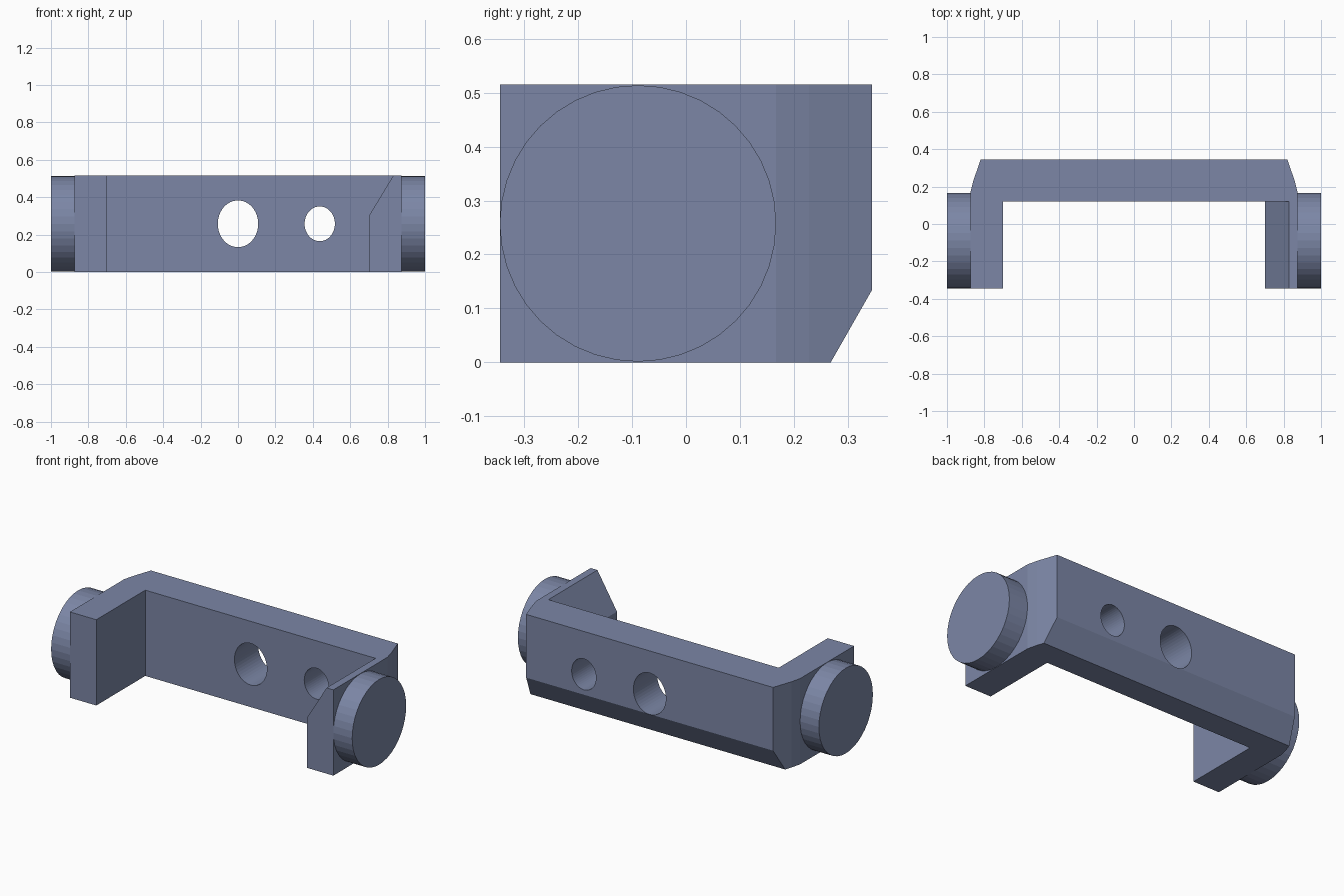
import bpy, bmesh, math
from mathutils import Vector, Matrix

cube = bpy.data.objects.get("Cube")
if cube:
    bpy.data.objects.remove(cube, do_unlink=True)

H = 0.515            # height
D = 0.345            # half depth
MID = H / 2

blue = bpy.data.materials.new("slate_blue")
blue.use_nodes = True
COLOUR = (0.20, 0.24, 0.38, 1)
blue.diffuse_color = COLOUR
blue.node_tree.nodes["Principled BSDF"].inputs["Base Color"].default_value = COLOUR


def finish(name, bm):
    bmesh.ops.recalc_face_normals(bm, faces=bm.faces)
    mesh = bpy.data.meshes.new(name)
    bm.to_mesh(mesh)
    bm.free()
    mesh.materials.append(blue)
    obj = bpy.data.objects.new(name, mesh)
    bpy.context.collection.objects.link(obj)
    return obj


def prism(name, points, depth):
    """Extrude a closed loop of 3D points along a vector."""
    bm = bmesh.new()
    face = bm.faces.new([bm.verts.new(p) for p in points])
    ext = bmesh.ops.extrude_face_region(bm, geom=[face], use_keep_orig=True)
    verts = [g for g in ext["geom"] if isinstance(g, bmesh.types.BMVert)]
    bmesh.ops.translate(bm, verts=verts, vec=Vector(depth))
    return finish(name, bm)


def ellipse(cx, rx, rz, y, n=48):
    steps = [2 * math.pi * i / n for i in range(n)]
    return [(cx + rx * math.cos(a), y, MID + rz * math.sin(a)) for a in steps]


def cut(target, cutter):
    mod = target.modifiers.new(cutter.name, 'BOOLEAN')
    mod.operation = 'DIFFERENCE'
    mod.solver = 'EXACT'
    mod.object = cutter
    cutter.hide_render = True
    cutter.hide_viewport = True
    cutter.display_type = 'WIRE'


# U-shaped bracket from its plan outline
half = [(0.70, 0.12), (0.70, -D), (0.875, -D), (0.875, 0.167),
        (0.86, 0.228), (0.82, D)]
plan = half + [(-x, y) for x, y in reversed(half)]
bracket = prism("bracket", [(x, y, 0) for x, y in plan], (0, 0, H))

# Chamfer along the lower back edge
bm = bmesh.new()
bm.from_mesh(bracket.data)
edge = Vector((0, 0.077, 0.135))
normal = Vector((0, edge.z, -edge.y)).normalized()
res = bmesh.ops.bisect_plane(bm, geom=bm.verts[:] + bm.edges[:] + bm.faces[:],
                             plane_co=(0, 0.268, 0), plane_no=normal, clear_outer=True)
bmesh.ops.holes_fill(bm, edges=[e for e in bm.edges if e.is_boundary])
bmesh.ops.recalc_face_normals(bm, faces=bm.faces)
bm.to_mesh(bracket.data)
bm.free()

# Sloped relief on the inside of the left arm
slope = [(0.70, 0.30), (0.83, H), (0.83, H + 0.1), (0.60, H + 0.1), (0.60, 0.1346)]
cut(bracket, prism("arm_relief_cutter", [(x, 0.12, z) for x, z in slope], (0, -0.6, 0)))

# Oval holes through the back wall
for name, x, rx, rz in (("centre_hole_cutter", 0, 0.108, 0.125),
                        ("side_hole_cutter", 0.437, 0.081, 0.093)):
    cut(bracket, prism(name, ellipse(x, rx, rz, 0), (0, 0.5, 0)))

# Round bosses on the outer ends
for side, name in ((1, "left_boss"), (-1, "right_boss")):
    bm = bmesh.new()
    place = Matrix.Translation((side * 0.93, -0.089, MID)) @ Matrix.Rotation(math.pi / 2, 4, 'Y')
    bmesh.ops.create_cone(bm, cap_ends=True, segments=40, radius1=0.256,
                          radius2=0.256, depth=0.14, matrix=place)
    finish(name, bm)
